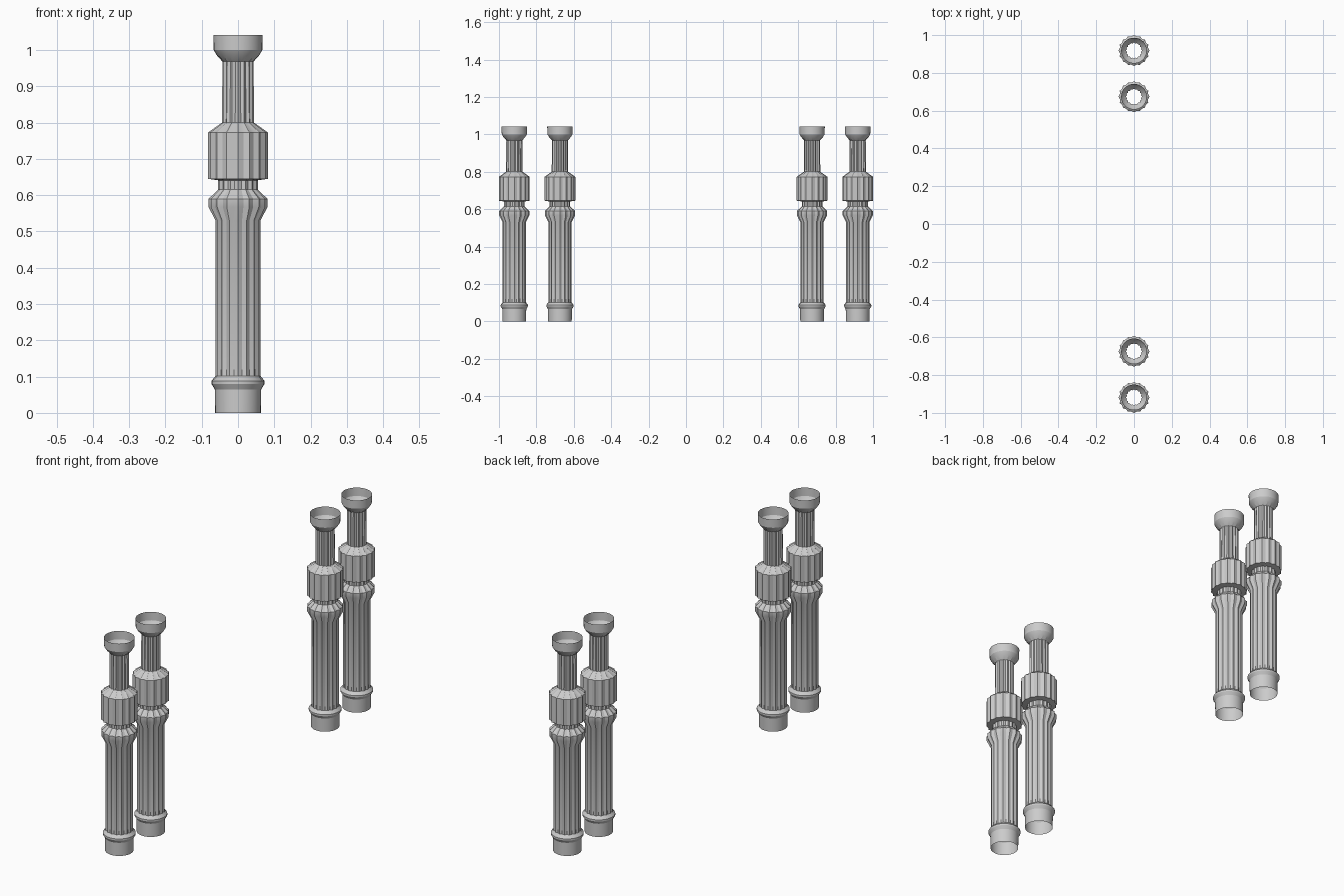
import bpy, math

if "Cube" in bpy.data.objects:
    bpy.data.objects.remove(bpy.data.objects["Cube"])

SIDES = 32
# (height, radius on ridges, radius in flutes)
PROFILE = [
    (0.0, 0.063, 0.063), (0.065, 0.064, 0.064), (0.08, 0.073, 0.073),
    (0.088, 0.073, 0.073), (0.102, 0.062, 0.057),
    (0.53, 0.062, 0.057), (0.567, 0.081, 0.075), (0.59, 0.081, 0.075),
    (0.615, 0.055, 0.050), (0.641, 0.055, 0.050), (0.645, 0.082, 0.076),
    (0.773, 0.082, 0.076), (0.80, 0.044, 0.039),
    (0.968, 0.043, 0.038), (0.985, 0.058, 0.058), (1.0, 0.067, 0.067),
    (1.041, 0.068, 0.068),
]


def column(name, y):
    # Open-ended fluted shell, one ring per profile point
    verts, faces = [], []
    for z, ridge, flute in PROFILE:
        for i in range(SIDES):
            a = 2 * math.pi * i / SIDES
            r = flute if i % 2 else ridge
            verts.append((r * math.cos(a), r * math.sin(a), z))
    for k in range(len(PROFILE) - 1):
        for i in range(SIDES):
            j = (i + 1) % SIDES
            a, b = k * SIDES, (k + 1) * SIDES
            faces.append((a + i, a + j, b + j, b + i))
    mesh = bpy.data.meshes.new(name)
    mesh.from_pydata(verts, [], faces)
    ob = bpy.data.objects.new(name, mesh)
    ob.location.y = y
    bpy.context.collection.objects.link(ob)
    bpy.ops.object.select_all(action='DESELECT')
    ob.select_set(True)
    bpy.context.view_layer.objects.active = ob
    bpy.ops.object.shade_smooth_by_angle(angle=math.radians(25))


# Two pairs of columns mirrored across the centre
for side, s in (("front", -1), ("back", 1)):
    column(side + "_outer_column", s * 0.918)
    column(side + "_inner_column", s * 0.674)
